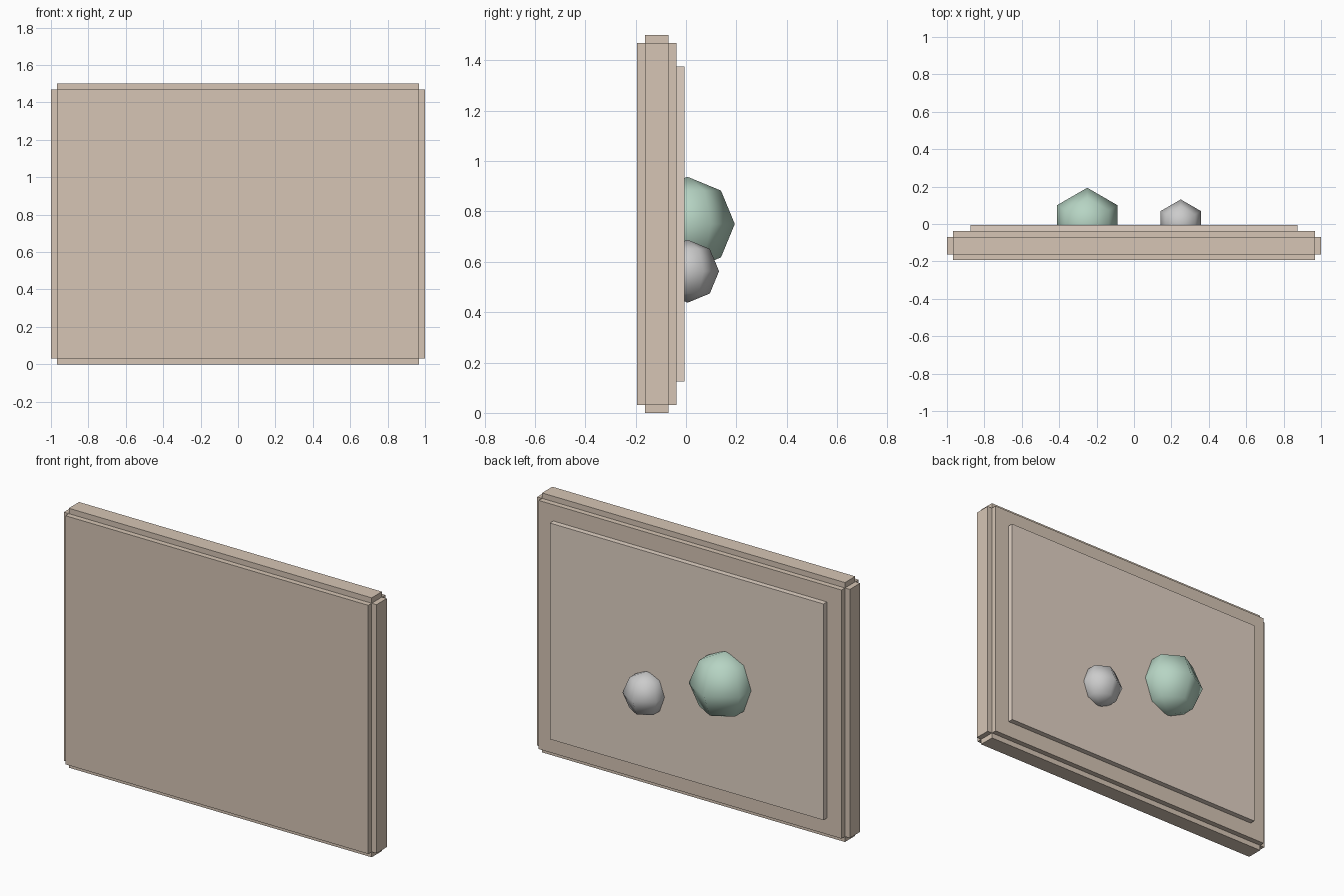
import bpy, bmesh
from mathutils import Matrix, Vector

if "Cube" in bpy.data.objects:
    bpy.data.objects.remove(bpy.data.objects["Cube"])

STEP = 0.03125


def material(name, rgb):
    m = bpy.data.materials.new(name)
    m.diffuse_color = (*rgb, 1)
    m.use_nodes = True
    m.node_tree.nodes["Principled BSDF"].inputs["Base Color"].default_value = m.diffuse_color
    return m


def finish(bm, name, mat=None):
    bmesh.ops.recalc_face_normals(bm, faces=bm.faces[:])
    me = bpy.data.meshes.new(name)
    bm.to_mesh(me)
    bm.free()
    ob = bpy.data.objects.new(name, me)
    bpy.context.collection.objects.link(ob)
    if mat:
        me.materials.append(mat)
    return ob


def box_mesh(lo, hi):
    lo, hi = Vector(lo), Vector(hi)
    bm = bmesh.new()
    bmesh.ops.create_cube(bm, size=1, matrix=Matrix.Translation((lo + hi) / 2)
                          @ Matrix.Diagonal((*(hi - lo), 1)))
    return bm


def knob(name, x, z, radius, mat=None):
    bm = bmesh.new()
    bmesh.ops.create_uvsphere(bm, u_segments=6, v_segments=4, radius=radius,
                              matrix=Matrix.Translation((x, 0.00625, z)))
    for f in bm.faces:
        f.smooth = True
    return finish(bm, name, mat)


wood = material("wood", (0.67, 0.56, 0.46))
light_wood = material("light_wood", (0.76, 0.65, 0.56))
green = material("green", (0.47, 0.66, 0.55))

# Board: a core block with every face pushed out one step, leaving notched edges
bm = box_mesh((-1 + STEP, -0.1625, STEP), (1 - STEP, -0.06875, 1.5 - STEP))
bm.normal_update()
normals = [f.normal.copy() for f in bm.faces]
caps = bmesh.ops.extrude_discrete_faces(bm, faces=bm.faces[:])["faces"]
for face, n in zip(caps, normals):
    face.normal_update()
    bmesh.ops.translate(bm, verts=face.verts[:], vec=face.normal * STEP)
finish(bm, "board", wood)

# Raised panel on the back of the board
finish(box_mesh((-0.875, -0.06, 0.125), (0.875, -0.00625, 1.375)),
       "raised_panel", light_wood)

# Low-poly knobs set halfway into the panel
knob("large_knob", -0.25, 0.75, 0.1875, green)
knob("small_knob", 0.25, 0.5625, 0.125)
